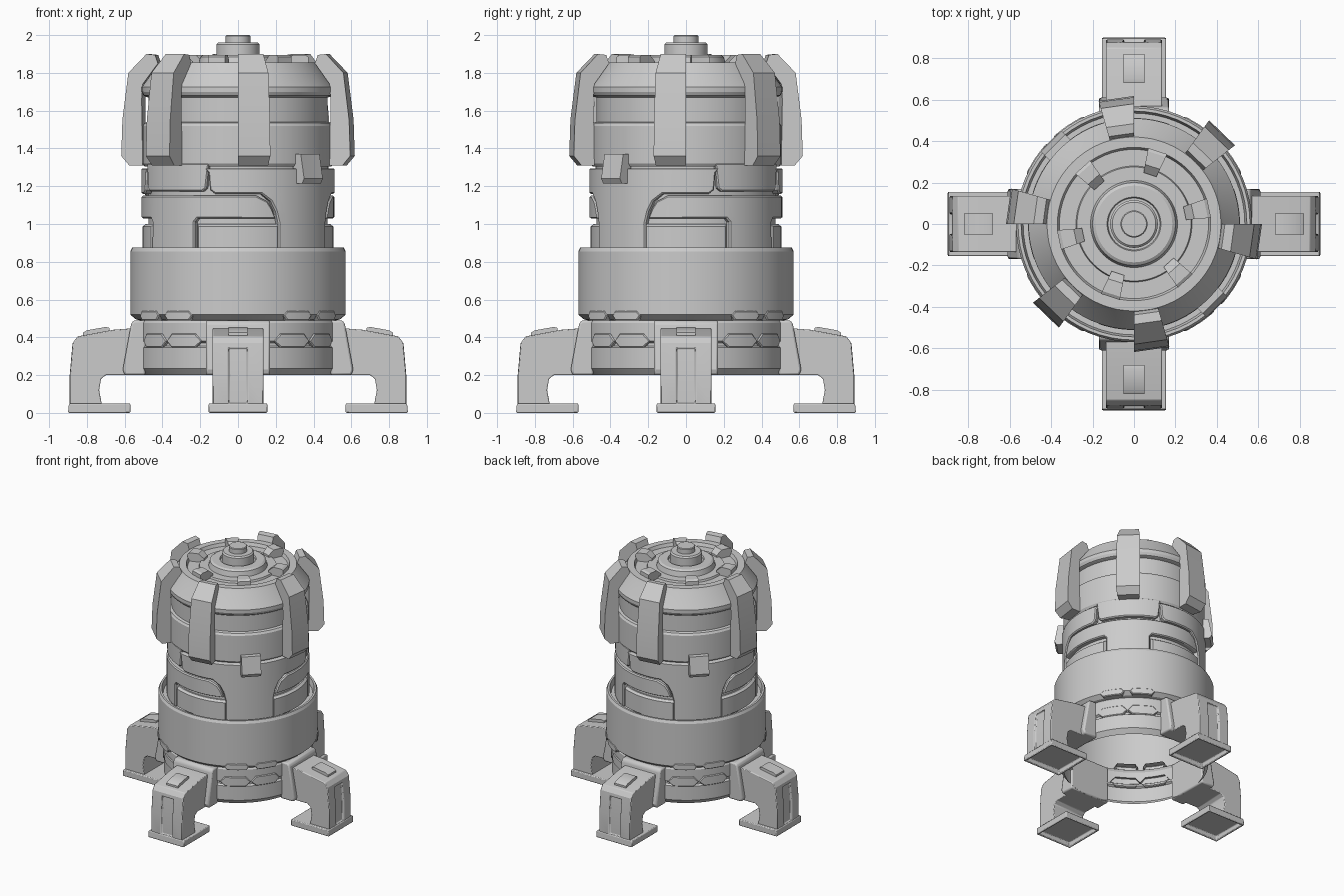
import bpy, bmesh
from math import sin, cos, pi, radians
from mathutils import Vector

if "Cube" in bpy.data.objects:
    bpy.data.objects.remove(bpy.data.objects["Cube"])

SEG = 64


def add(name, mesh, angle=0.0, bevel=0.0):
    ob = bpy.data.objects.new(name, mesh)
    bpy.context.collection.objects.link(ob)
    ob.rotation_euler.z = radians(angle)
    if bevel:
        m = ob.modifiers.new("Bevel", "BEVEL")
        m.width, m.segments, m.limit_method = bevel, 2, "ANGLE"
    return ob


def to_mesh(bm, name, normals=True):
    if normals:
        bmesh.ops.recalc_face_normals(bm, faces=bm.faces)
    me = bpy.data.meshes.new(name)
    bm.to_mesh(me)
    bm.free()
    return me


def lathe(name, profile):
    """Revolve (radius, z) points, listed bottom to top, around z."""
    bm = bmesh.new()
    rings = []
    for r, z in profile:
        if r == 0:
            rings.append([bm.verts.new((0, 0, z))] * SEG)
        else:
            rings.append([bm.verts.new((r * cos(2 * pi * i / SEG), r * sin(2 * pi * i / SEG), z))
                          for i in range(SEG)])
    for a, b in zip(rings, rings[1:]):
        for i in range(SEG):
            j = (i + 1) % SEG
            bm.faces.new(list(dict.fromkeys((a[i], a[j], b[j], b[i]))))
    return add(name, to_mesh(bm, name, False))


def radial(name, profile, half):
    """Extrude an (x, z) outline sideways; half(x) gives the half width."""
    bm = bmesh.new()
    sides = [[bm.verts.new((x, s * half(x), z)) for x, z in profile] for s in (-1, 1)]
    n = len(profile)
    bm.faces.new(sides[0])
    bm.faces.new(sides[1][::-1])
    for i in range(n):
        j = (i + 1) % n
        bm.faces.new((sides[0][i], sides[1][i], sides[1][j], sides[0][j]))
    bmesh.ops.recalc_face_normals(bm, faces=bm.faces)
    return bm


def wrapped(name, outline, r0, r1, chamfer=0.008):
    """Wrap an (angle, z) outline onto the cylinder as a raised plate."""
    bm = bmesh.new()
    k = radians(1) * 0.5
    back = [bm.verts.new((a * k, r0, z)) for a, z in outline]
    mid = [bm.verts.new((a * k, r1 - chamfer, z)) for a, z in outline]
    n = len(outline)
    for i in range(n):
        j = (i + 1) % n
        bm.faces.new((back[i], back[j], mid[j], mid[i]))
    f = bm.faces.new(mid)
    bmesh.ops.recalc_face_normals(bm, faces=bm.faces)
    bmesh.ops.inset_region(bm, faces=[f], thickness=chamfer, depth=0, use_boundary=True)
    for v in f.verts:
        v.co.y = r1
    bmesh.ops.triangulate(bm, faces=[f])
    lo, hi = min(a for a, z in outline), max(a for a, z in outline)
    a = lo + 5
    while a < hi:
        bmesh.ops.bisect_plane(bm, geom=bm.verts[:] + bm.edges[:] + bm.faces[:],
                               plane_co=(a * k, 0, 0), plane_no=(1, 0, 0))
        a += 5
    for v in bm.verts:
        t, r = v.co.x / 0.5, v.co.y
        v.co = Vector((r * cos(t), r * sin(t), v.co.z))
    return to_mesh(bm, name)


# Base ring, belt and their grooves (open underneath)
lathe("base_shell", [(0.50, 0.20), (0.53, 0.235), (0.53, 0.345), (0.515, 0.355), (0.515, 0.37),
                     (0.53, 0.38), (0.53, 0.475), (0.52, 0.49), (0.54, 0.495), (0.57, 0.52),
                     (0.57, 0.855), (0.56, 0.875), (0.545, 0.875), (0.535, 0.83), (0.475, 0.83)])
# Recessed core and upper drum
lathe("core", [(0.475, 0.83), (0.475, 1.305)])
lathe("upper_drum", [(0.475, 1.305), (0.495, 1.305), (0.505, 1.32), (0.505, 1.52), (0.495, 1.535),
                     (0.475, 1.54), (0.475, 1.67), (0.495, 1.675)])
# Cap with recessed top
lathe("cap", [(0.475, 1.67), (0.50, 1.68), (0.51, 1.70), (0.51, 1.725), (0.435, 1.83), (0.42, 1.855),
              (0.37, 1.855), (0.36, 1.83), (0.28, 1.83), (0.275, 1.845), (0.21, 1.845),
              (0.20, 1.885), (0.185, 1.895), (0.13, 1.895), (0.125, 1.88), (0, 1.88)])
lathe("knob", [(0.115, 1.88), (0.115, 1.95), (0.105, 1.96), (0.065, 1.96), (0.065, 1.995),
               (0.06, 2.0), (0, 2.0)])

# Wrapped plates: T panels, upper skirts, mid bands, lower window plates
t_panel = wrapped("t_panel", [(-20, 0.84), (20, 0.84), (20, 1.00), (22, 1.07), (25, 1.12), (31, 1.16),
                              (59, 1.16), (62, 1.18), (63, 1.27), (65, 1.295), (-65, 1.295),
                              (-63, 1.27), (-62, 1.18), (-59, 1.16), (-31, 1.16), (-25, 1.12),
                              (-22, 1.07), (-20, 1.00)], 0.47, 0.512)
skirt = wrapped("skirt", [(-27, 1.32), (-25.5, 1.19), (-23, 1.172), (23, 1.172), (25.5, 1.19),
                          (27, 1.32)], 0.47, 0.506)
band = wrapped("band", [(-18, 0.84), (18, 0.84), (18, 1.01), (20, 1.03), (68, 1.03), (66, 1.08),
                        (63, 1.12), (56, 1.15), (-56, 1.15), (-63, 1.12), (-66, 1.08), (-68, 1.03),
                        (-20, 1.03), (-18, 1.01)], 0.47, 0.51)
plate = wrapped("window_plate", [(-26, 0.84), (26, 0.84), (26, 1.0), (-26, 1.0)], 0.47, 0.505, 0.018)
for a in (-45, 135):
    add("t_panel", t_panel, a)
    add("skirt", skirt, a + 90)
    add("mid_band", band, a + 90)
    for s in (-45, 45):
        add("window_plate", plate, a + 90 + s)

# Hexagonal lock tabs along the base grooves
low_tab = wrapped("low_tab", [(-12, 0.38), (-8, 0.345), (8, 0.345), (12, 0.38), (8, 0.42), (-8, 0.42)],
                  0.51, 0.537, 0.006)
high_tab = wrapped("high_tab", [(-9, 0.515), (-7, 0.49), (7, 0.49), (9, 0.515), (7, 0.54), (-7, 0.54)],
                   0.52, 0.574, 0.006)
for q in range(4):
    for s in (-1, 1):
        add("low_tab", low_tab, 90 * q + 33 * s)
        add("high_tab", high_tab, 90 * q + 34 * s)

# Upright fins around the upper drum
fin = to_mesh(radial("fin", [(0.50, 1.31), (0.57, 1.31), (0.612, 1.36), (0.606, 1.55), (0.575, 1.80),
                             (0.48, 1.90), (0.435, 1.895), (0.42, 1.85), (0.50, 1.74), (0.505, 1.66)],
                     lambda x: 0.142 * x), "fin")
for a in (46, 98, 172, 226, 278, 352):
    add("fin", fin, a)

# Small clips over the T panels
clip = to_mesh(radial("clip", [(0.48, 1.215), (0.55, 1.215), (0.565, 1.24), (0.54, 1.37), (0.48, 1.37)],
                      lambda x: 0.07), "clip")
for a in (-45, 135):
    add("clip", clip, a)

# Six blocks on the cap
block = to_mesh(radial("cap_block", [(0.25, 1.83), (0.37, 1.83), (0.37, 1.885), (0.355, 1.895),
                                     (0.29, 1.895), (0.25, 1.86)], lambda x: 0.13 * x), "cap_block")
for i in range(6):
    add("cap_block", block, 12 + 60 * i)

# Legs: arm with an outer slot, collar, top pad and open foot
bm = radial("leg", [(0.53, 0.20), (0.70, 0.20), (0.725, 0.18), (0.735, 0.12), (0.72, 0.04), (0.89, 0.04),
                    (0.89, 0.20), (0.875, 0.37), (0.85, 0.405), (0.66, 0.44), (0.53, 0.45)],
            lambda x: 0.135)
outer = [f for f in bm.faces if f.normal.x > 0.9 and f.calc_center_median().x > 0.85]
bmesh.ops.inset_region(bm, faces=outer, thickness=0.085, use_even_offset=True)
for v in {v for f in outer for v in f.verts}:
    if abs(v.co.y) < 0.1:
        v.co.z = 0.05 if v.co.z < 0.16 else (0.345 if v.co.z > 0.24 else 0.2)
        v.co.x = 0.891 - max(0, v.co.z - 0.2) * 0.088
moved = bmesh.ops.inset_region(bm, faces=outer, thickness=0.004, depth=-0.014)
leg = to_mesh(bm, "leg")

collar = to_mesh(radial("collar", [(0.49, 0.20), (0.60, 0.20), (0.61, 0.23), (0.565, 0.475),
                                   (0.55, 0.49), (0.49, 0.49)], lambda x: 0.17), "collar")
pad = to_mesh(radial("pad", [(0.68, 0.42), (0.82, 0.395), (0.82, 0.425), (0.80, 0.437), (0.70, 0.455),
                             (0.68, 0.45)], lambda x: 0.05), "pad")
bm = radial("foot", [(0.57, 0.0), (0.90, 0.0), (0.895, 0.05), (0.57, 0.05)], lambda x: 0.155)
sole = [f for f in bm.faces if f.normal.z < -0.9]
bmesh.ops.inset_region(bm, faces=sole, thickness=0.02)
bmesh.ops.inset_region(bm, faces=sole, thickness=0.002, depth=-0.035)
foot = to_mesh(bm, "foot", False)
for a in (0, 90, 180, 270):
    add("leg", leg, a, 0.012)
    add("leg_collar", collar, a, 0.025)
    add("leg_top_pad", pad, a)
    add("foot", foot, a, 0.006)

# Smooth shading with sharp edges kept
bpy.ops.object.select_all(action="DESELECT")
for ob in bpy.context.scene.objects:
    ob.select_set(True)
    bpy.context.view_layer.objects.active = ob
    for p in ob.data.polygons:
        p.use_smooth = True
bpy.ops.object.shade_smooth_by_angle(angle=radians(25))
